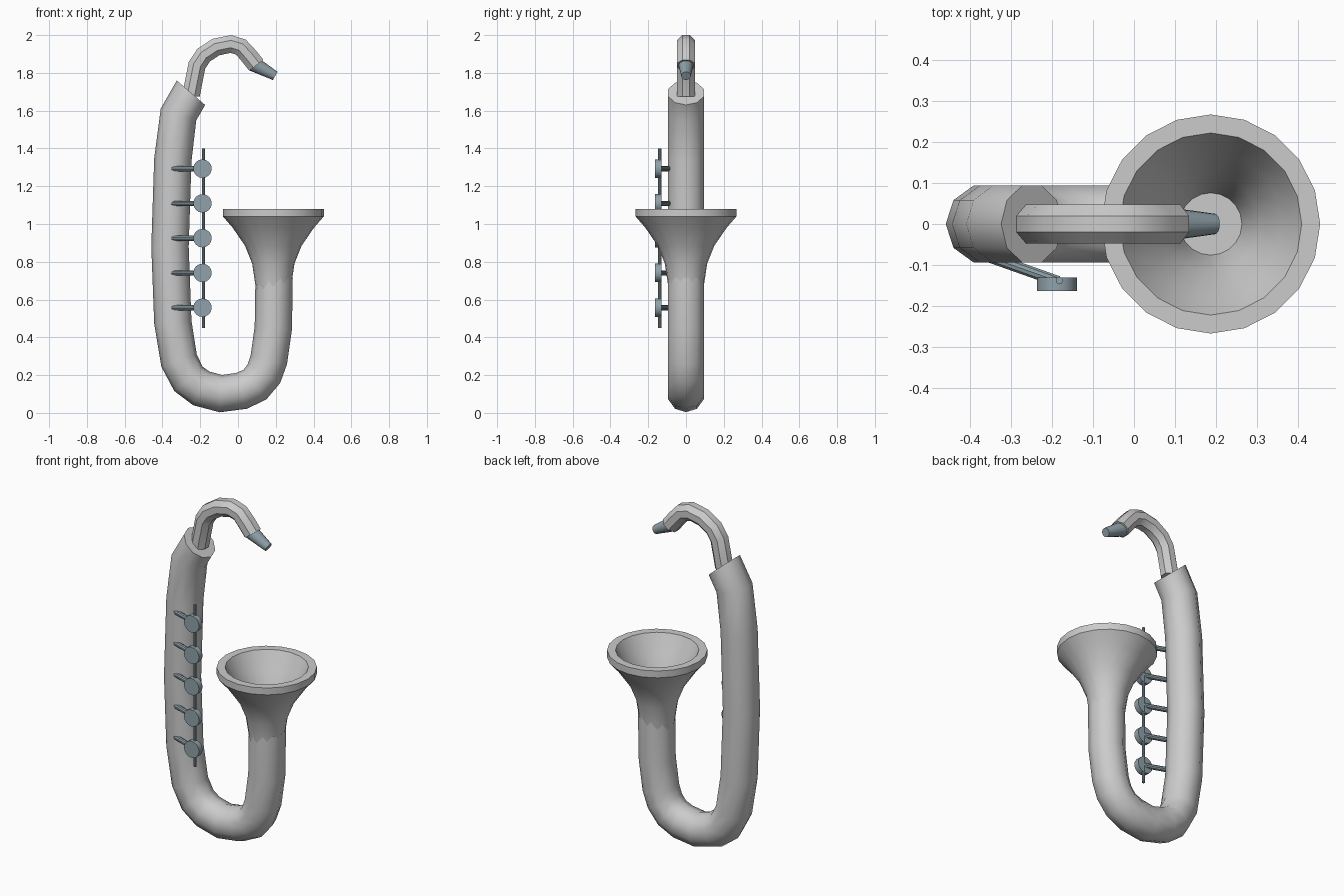
import bpy, math
from mathutils import Vector

if "Cube" in bpy.data.objects:
    bpy.data.objects.remove(bpy.data.objects["Cube"])

slate = bpy.data.materials.new("slate")
slate.diffuse_color = (0.28, 0.36, 0.40, 1)
slate.use_nodes = True
slate.node_tree.nodes["Principled BSDF"].inputs["Base Color"].default_value = slate.diffuse_color


def finish(obj, name, angle, mat=None):
    obj.name = name
    bpy.ops.object.select_all(action='DESELECT')
    obj.select_set(True)
    bpy.context.view_layer.objects.active = obj
    bpy.ops.object.shade_smooth_by_angle(angle=math.radians(angle))
    if mat:
        obj.data.materials.append(mat)
    return obj


def mesh_object(name, verts, faces, angle):
    me = bpy.data.meshes.new(name)
    me.from_pydata(verts, [], faces)
    obj = bpy.data.objects.new(name, me)
    bpy.context.collection.objects.link(obj)
    return finish(obj, name, angle)


def ring_faces(rings, n):
    return [(r * n + i, r * n + (i + 1) % n, (r + 1) * n + (i + 1) % n, (r + 1) * n + i)
            for r in range(rings - 1) for i in range(n)]


def sweep(name, path, radius, n, phase, angle):
    """Capped tube along an (x, z) path in the y = 0 plane."""
    pts = [Vector((x, 0, z)) for x, z in path]
    seg = [(b - a).normalized() for a, b in zip(pts, pts[1:])]
    mid = [(a + b).normalized() for a, b in zip(seg, seg[1:])]
    tangents = [(2 * seg[0] - mid[0]).normalized()] + mid + [(2 * seg[-1] - mid[-1]).normalized()]
    verts = []
    for p, t in zip(pts, tangents):
        side = Vector((t.z, 0, -t.x))
        for i in range(n):
            a = phase + math.tau * i / n
            verts.append(p + side * radius * math.cos(a) + Vector((0, radius * math.sin(a), 0)))
    k = len(pts)
    faces = ring_faces(k, n)
    faces += [tuple(reversed(range(n))), tuple(range((k - 1) * n, k * n))]
    return mesh_object(name, verts, faces, angle)


def lathe(name, profile, x, n, angle):
    """Revolve an (r, z) profile about a vertical axis, capping both ends."""
    verts = [(x + r * math.cos(math.tau * i / n), r * math.sin(math.tau * i / n), z)
             for r, z in profile for i in range(n)]
    k = len(profile)
    faces = ring_faces(k, n)
    faces += [tuple(reversed(range(n))), tuple(range((k - 1) * n, k * n))]
    return mesh_object(name, verts, faces, angle)


def rod(name, a, b, r1, r2, n, mat):
    a, b = Vector(a), Vector(b)
    d = b - a
    bpy.ops.mesh.primitive_cone_add(vertices=n, radius1=r1, radius2=r2, depth=d.length,
                                    location=(a + b) / 2,
                                    rotation=d.to_track_quat('Z', 'Y').to_euler())
    return finish(bpy.context.object, name, 35, mat)


# Main body: U-shaped ten-sided tube
sweep("body_tube", [(-.249, 1.695), (-.315, 1.58), (-.345, 1.34), (-.36, .88), (-.345, .48),
                    (-.312, .276), (-.262, .18), (-.195, .13), (-.09, .102), (.02, .117),
                    (.09, .15), (.137, .207), (.163, .28), (.187, .45), (.191, .71)],
      .099, 10, 0, 45)

# Flared bell with hollow inside
lathe("bell", [(.088, .62), (.097, .69), (.112, .79), (.15, .885), (.215, .98), (.267, 1.04),
               (.267, 1.08), (.222, 1.08), (.175, .985), (.118, .88), (.088, .78), (.076, .73)],
      .187, 20, 40)

# Faceted curved neck
sweep("neck", [(-.25, 1.675), (-.217, 1.84), (-.182, 1.894), (-.116, 1.937), (-.037, 1.953),
               (.016, 1.936), (.058, 1.889), (.097, 1.84)], .051, 8, math.pi / 8, 35)

# Mouthpiece
rod("mouthpiece", (.075, 0, 1.852), (.197, 0, 1.784), .042, .025, 16, slate)

# Key rod, key pads and their arms
rod("key_rod", (-.182, -.138, .45), (-.182, -.138, 1.40), .009, .009, 10, slate)
for i in range(5):
    z = .557 + .184 * i
    rod(f"key_pad_{i + 1}", (-.188, -.13, z), (-.188, -.163, z), .049, .049, 16, slate)
    rod(f"key_arm_{i + 1}", (-.36, -.078, z), (-.185, -.14, z), .014, .014, 10, slate)
